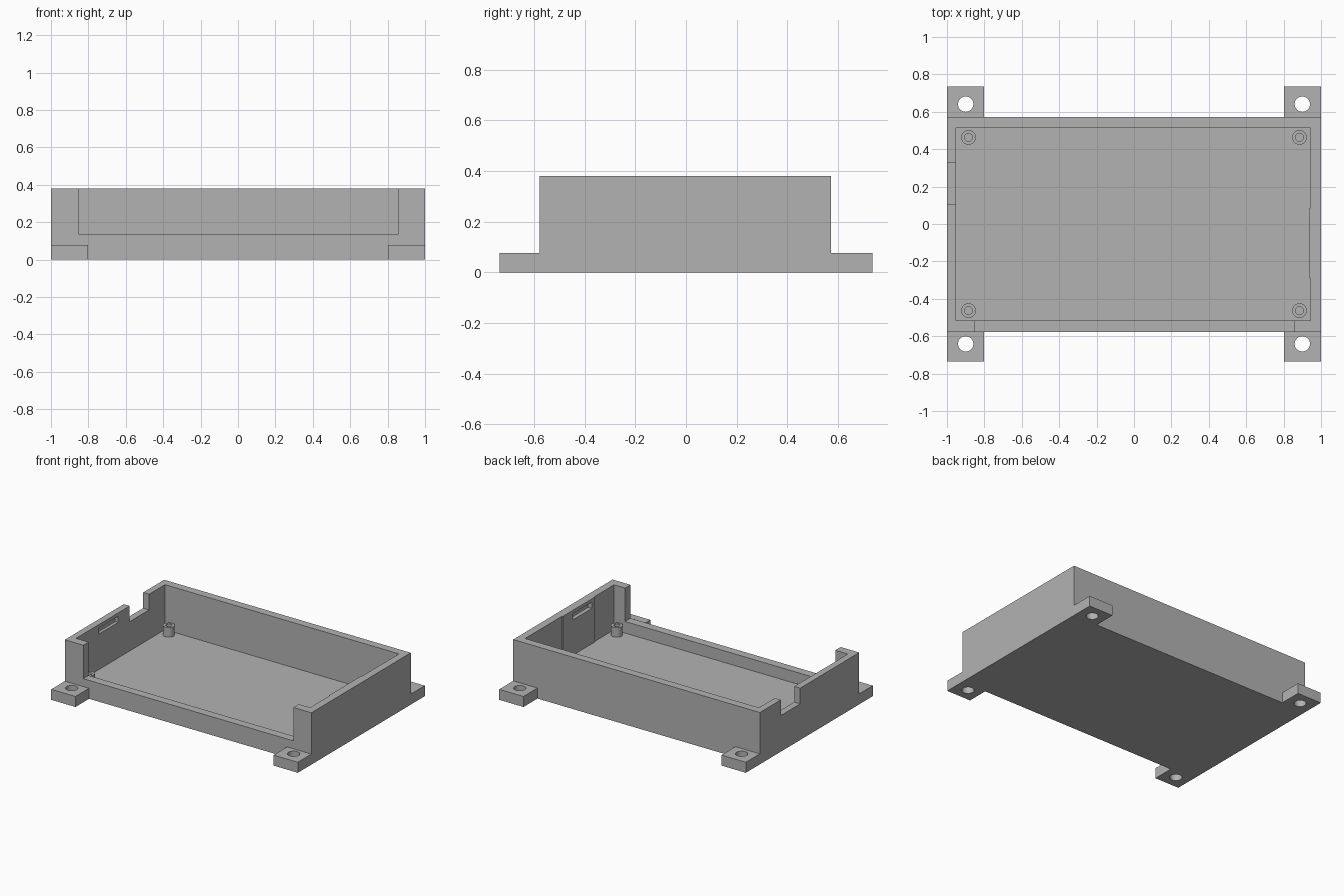
import bpy
import bmesh
from mathutils import Matrix, Vector

old = bpy.data.objects.get("Cube")
if old:
    bpy.data.objects.remove(old, do_unlink=True)

grey = bpy.data.materials.new("plain grey")
grey.use_nodes = True
colour = (0.45, 0.45, 0.45, 1)
grey.diffuse_color = colour
grey.node_tree.nodes["Principled BSDF"].inputs["Base Color"].default_value = colour


def finish(name, bm):
    bmesh.ops.recalc_face_normals(bm, faces=bm.faces)
    mesh = bpy.data.meshes.new(name)
    bm.to_mesh(mesh)
    bm.free()
    mesh.materials.append(grey)
    ob = bpy.data.objects.new(name, mesh)
    bpy.context.collection.objects.link(ob)
    return ob


def prism(name, outline, z0, z1):
    bm = bmesh.new()
    face = bm.faces.new([bm.verts.new((x, y, z0)) for x, y in outline])
    top = bmesh.ops.extrude_face_region(bm, geom=[face])["geom"]
    verts = [v for v in top if isinstance(v, bmesh.types.BMVert)]
    bmesh.ops.translate(bm, verts=verts, vec=(0, 0, z1 - z0))
    return finish(name, bm)


def box(name, x0, x1, y0, y1, z0, z1):
    return prism(name, [(x0, y0), (x1, y0), (x1, y1), (x0, y1)], z0, z1)


def cylinder(name, x, y, radius, z0, z1):
    bm = bmesh.new()
    bmesh.ops.create_cone(bm, cap_ends=True, segments=32, radius1=radius,
                          radius2=radius, depth=z1 - z0,
                          matrix=Matrix.Translation(Vector((x, y, (z0 + z1) / 2))))
    return finish(name, bm)


def cut(ob, *cutters):
    for cutter in cutters:
        cutter.hide_render = True
        mod = ob.modifiers.new("cut", "BOOLEAN")
        mod.operation = "DIFFERENCE"
        mod.solver = "EXACT"
        mod.object = cutter
        bpy.context.view_layer.objects.active = ob
        bpy.ops.object.modifier_apply(modifier=mod.name)
        bpy.data.objects.remove(cutter, do_unlink=True)


def smooth(ob):
    bpy.ops.object.select_all(action="DESELECT")
    ob.select_set(True)
    bpy.context.view_layer.objects.active = ob
    bpy.ops.object.shade_smooth_by_angle()


FLOOR, TOP, ABOVE = 0.05, 0.38, 0.5
FRONT, BACK = -0.578, 0.573

# Open tray; the left wall is slightly thicker along its middle
tray = box("tray", -1, 1, FRONT, BACK, 0, TOP)
cavity = prism("cavity_cutter", [
    (-0.952, -0.516), (0.945, -0.516), (0.945, -0.29), (0.939, -0.29),
    (0.939, 0.085), (0.945, 0.085), (0.945, 0.514), (-0.952, 0.514)], FLOOR, ABOVE)
cut(tray, cavity,
    # wide front opening and the cable notch in the right wall
    box("front_opening_cutter", -0.85, 0.855, -0.7, -0.5, 0.135, ABOVE),
    box("cable_notch_cutter", -1.1, -0.9, 0.105, 0.33, 0.265, ABOVE),
    # blind latch slots inside both end walls
    box("right_slot_cutter", -0.975, -0.9, -0.25, -0.03, 0.31, 0.355),
    box("left_slot_cutter", 0.9, 0.968, -0.25, -0.03, 0.31, 0.355))

for sx, side in ((-1, "right"), (1, "left")):
    for sy, end in ((-1, "front"), (1, "back")):
        # Mounting tab with a screw hole
        wall = BACK if sy > 0 else FRONT
        tab = box(f"{end}_{side}_mounting_tab", *sorted((sx * 0.803, sx)),
                  *sorted((wall, sy * 0.735)), 0, 0.077)
        cut(tab, cylinder("hole_cutter", sx * 0.9, sy * 0.641, 0.041, -0.1, 0.2))
        smooth(tab)
        # Hollow screw post standing on the floor
        x, y = sx * 0.885, sy * 0.463
        post = cylinder(f"{end}_{side}_screw_post", x, y, 0.039, FLOOR - 0.01, 0.12)
        cut(post, cylinder("bore_cutter", x, y, 0.021, FLOOR, 0.2))
        smooth(post)
